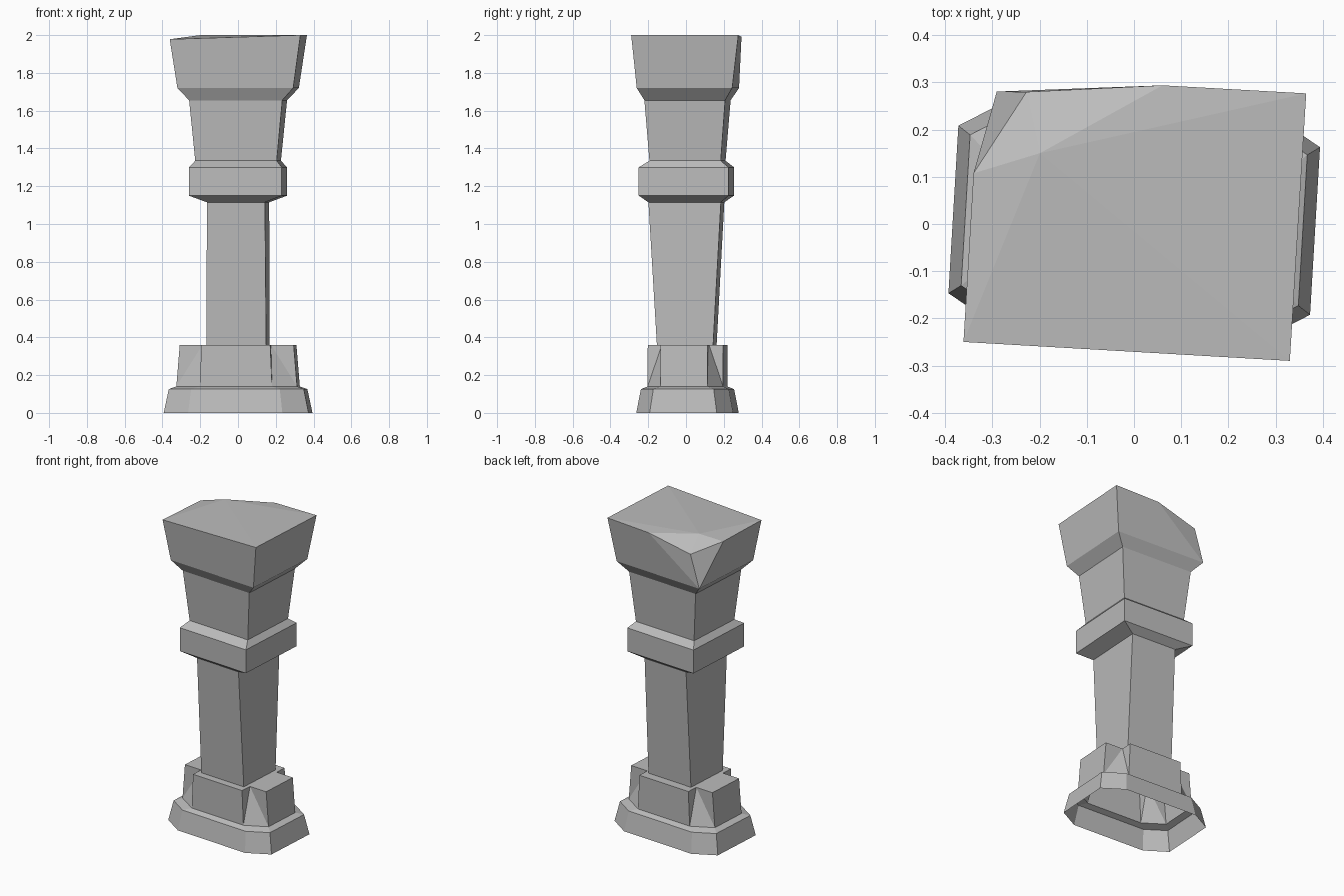
import bpy, bmesh, math

cube = bpy.data.objects.get("Cube")
if cube:
    bpy.data.objects.remove(cube)

TURN = math.radians(-3.4)   # the whole pillar stands slightly turned

stone = bpy.data.materials.new("grey stone")
stone.use_nodes = True
COLOUR = (0.5, 0.5, 0.5, 1)
stone.diffuse_color = COLOUR
stone.node_tree.nodes["Principled BSDF"].inputs["Base Color"].default_value = COLOUR


def finish(name, bm):
    mesh = bpy.data.meshes.new(name)
    bmesh.ops.recalc_face_normals(bm, faces=bm.faces)
    bm.to_mesh(mesh)
    bm.free()
    mesh.materials.append(stone)
    obj = bpy.data.objects.new(name, mesh)
    obj.rotation_euler.z = TURN
    bpy.context.collection.objects.link(obj)
    return obj


def add_loop(bm, points, z):
    return [bm.verts.new((x, y, z)) for x, y in points]


def bridge(bm, low, high):
    n = len(low)
    for i in range(n):
        j = (i + 1) % n
        bm.faces.new((low[i], low[j], high[j], high[i]))


def rectangle(hx, hy, cy):
    return [(-hx, cy - hy), (hx, cy - hy), (hx, cy + hy), (-hx, cy + hy)]


def octagon(front_x, hy, hx, side_y, cy):
    """Front edge end, side edge start, repeated round the block."""
    quarter = [(front_x, -hy), (hx, -side_y)]
    half = quarter + [(x, -y) for x, y in reversed(quarter)]
    return [(x, y + cy) for x, y in half + [(-x, -y) for x, y in half]]


def square_part(name, rings):
    bm = bmesh.new()
    loops = [add_loop(bm, rectangle(hx, hy, cy), z) for z, hx, hy, cy in rings]
    for low, high in zip(loops, loops[1:]):
        bridge(bm, low, high)
    return finish(name, bm)


# Plinth: open underneath, chamfered corners, narrow sloping ledge
bm = bmesh.new()
CY = 0.008
plinth = [
    add_loop(bm, octagon(0.25, 0.257, 0.384, 0.178, CY), 0),
    add_loop(bm, octagon(0.235, 0.233, 0.358, 0.16, CY), 0.126),
    add_loop(bm, octagon(0.192, 0.2, 0.32, 0.125, CY), 0.14),
]
for low, high in zip(plinth, plinth[1:]):
    bridge(bm, low, high)
finish("plinth", bm)

# Pedestal: octagonal foot rising to a cross-shaped top with notched corners
bm = bmesh.new()
foot = add_loop(bm, octagon(0.192, 0.2, 0.32, 0.125, CY), 0.14)
top = add_loop(bm, octagon(0.182, 0.2, 0.302, 0.125, CY), 0.36)
notch_points = [(x, y + CY) for x, y in
                [(0.182, -0.125), (0.182, 0.125), (-0.182, 0.125), (-0.182, -0.125)]]
notches = add_loop(bm, notch_points, 0.36)
outline = []
for k, notch in enumerate(notches):
    a, b = 2 * k, 2 * k + 1
    c = (b + 1) % 8
    bm.faces.new((foot[a], notch, top[a]))
    bm.faces.new((foot[a], foot[b], notch))
    bm.faces.new((foot[b], top[b], notch))
    bm.faces.new((foot[b], foot[c], top[c], top[b]))
    outline += [top[a], notch, top[b]]
bm.faces.new(outline)
finish("pedestal", bm)

# Column parts as (height, half width, half depth, depth offset)
square_part("shaft", [(0.36, 0.158, 0.149, 0.004), (1.115, 0.154, 0.192, 0.002)])
square_part("collar", [(1.115, 0.154, 0.192, 0.002), (1.15, 0.246, 0.238, 0.002),
                       (1.3, 0.246, 0.238, 0.002), (1.335, 0.216, 0.189, 0.008)])
square_part("neck", [(1.335, 0.216, 0.189, 0.008), (1.655, 0.247, 0.214, 0.008)])

# Capital: flared block with its back corner chipped away
bm = bmesh.new()
lower = add_loop(bm, rectangle(0.247, 0.214, 0.008), 1.655)
fl, fr, br, bl = middle = add_loop(bm, rectangle(0.307, 0.253, 0.01), 1.72)
bridge(bm, lower, middle)
front_a = bm.verts.new((-0.346, -0.271, 1.978))
front_b = bm.verts.new((0.347, -0.27, 2))
back_b = bm.verts.new((0.348, 0.298, 2))
back_chip = bm.verts.new((0.043, 0.297, 1.992))
side_chip = bm.verts.new((-0.346, 0.087, 1.972))
corner_chip = bm.verts.new((-0.244, 0.266, 1.925))
inner_chip = bm.verts.new((-0.208, 0.138, 2))
for face in (
    (fl, fr, front_b, front_a),
    (fr, br, back_b, front_b),
    (br, bl, back_chip), (br, back_chip, back_b),
    (bl, corner_chip, back_chip),
    (bl, side_chip, corner_chip),
    (bl, fl, side_chip), (fl, front_a, side_chip),
    (corner_chip, side_chip, inner_chip), (corner_chip, inner_chip, back_chip),
    (front_a, inner_chip, side_chip), (front_a, front_b, inner_chip),
    (front_b, back_b, inner_chip), (back_b, back_chip, inner_chip),
):
    bm.faces.new(face)
finish("capital", bm)
